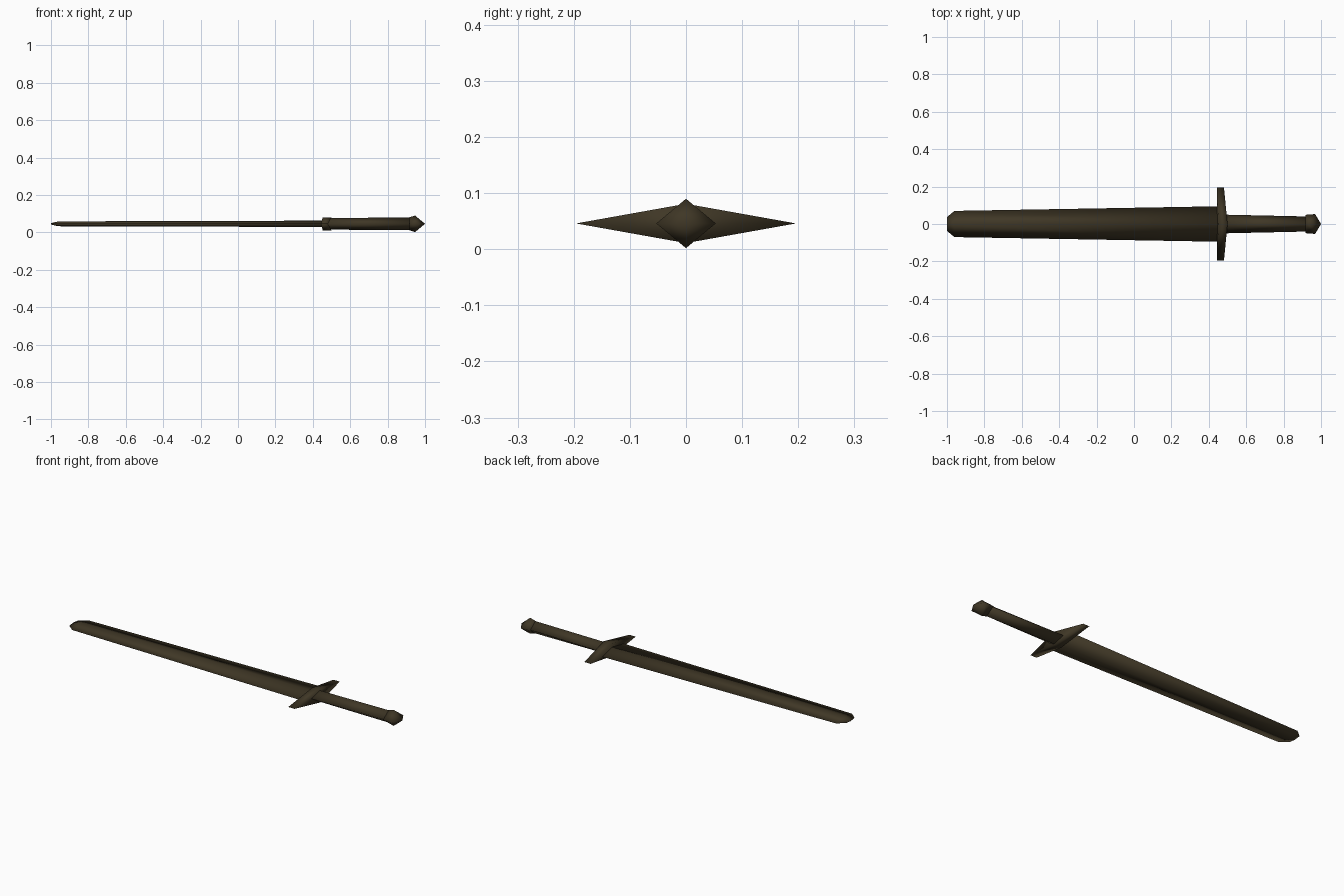
import bpy, bmesh

if "Cube" in bpy.data.objects:
    bpy.data.objects.remove(bpy.data.objects["Cube"])

CZ = 0.046  # height of the sword's centre line

bronze = bpy.data.materials.new("dark bronze")
bronze.diffuse_color = (0.050, 0.038, 0.019, 1)
bronze.use_nodes = True
bronze.node_tree.nodes["Principled BSDF"].inputs["Base Color"].default_value = bronze.diffuse_color


def diamond_loft(name, sections):
    """Loft diamond rings; section = (x of sides, x of ridges, half width y, half height z)."""
    bm = bmesh.new()
    rings = []
    for xs, xr, hy, hz in sections:
        if hy == 0:
            rings.append([bm.verts.new((xs, 0, CZ))])
            continue
        pts = ((xs, hy, CZ), (xr, 0, CZ + hz), (xs, -hy, CZ), (xr, 0, CZ - hz))
        rings.append([bm.verts.new(p) for p in pts])
    for a, b in zip(rings, rings[1:]):
        for i in range(4):
            j = (i + 1) % 4
            if len(b) == 1:
                bm.faces.new((a[i], a[j], b[0]))
            else:
                bm.faces.new((a[i], a[j], b[j], b[i]))
    for ring in (rings[0], rings[-1]):
        if len(ring) == 4:
            bm.faces.new(ring)
    bmesh.ops.recalc_face_normals(bm, faces=bm.faces)
    for f in bm.faces:
        f.smooth = True
    me = bpy.data.meshes.new(name)
    bm.to_mesh(me)
    bm.free()
    me.materials.append(bronze)
    ob = bpy.data.objects.new(name, me)
    bpy.context.collection.objects.link(ob)
    return ob


# Blade: long taper with a clipped, thin tip
diamond_loft("blade", [
    (-1.0, -1.0, 0.037, 0.004),
    (-0.96, -0.96, 0.070, 0.013),
    (0.47, 0.47, 0.095, 0.017),
])

# Crossguard: ends swept slightly toward the blade
diamond_loft("crossguard", [
    (0.443, 0.453, 0.196, 0.035),
    (0.481, 0.500, 0.196, 0.035),
])

# Grip
diamond_loft("grip", [
    (0.48, 0.48, 0.050, 0.031),
    (0.935, 0.935, 0.040, 0.034),
])

# Pommel: flared collar running to a point
diamond_loft("pommel", [
    (0.917, 0.917, 0.049, 0.035),
    (0.968, 0.947, 0.053, 0.044),
    (1.0, 1.0, 0, 0),
])
